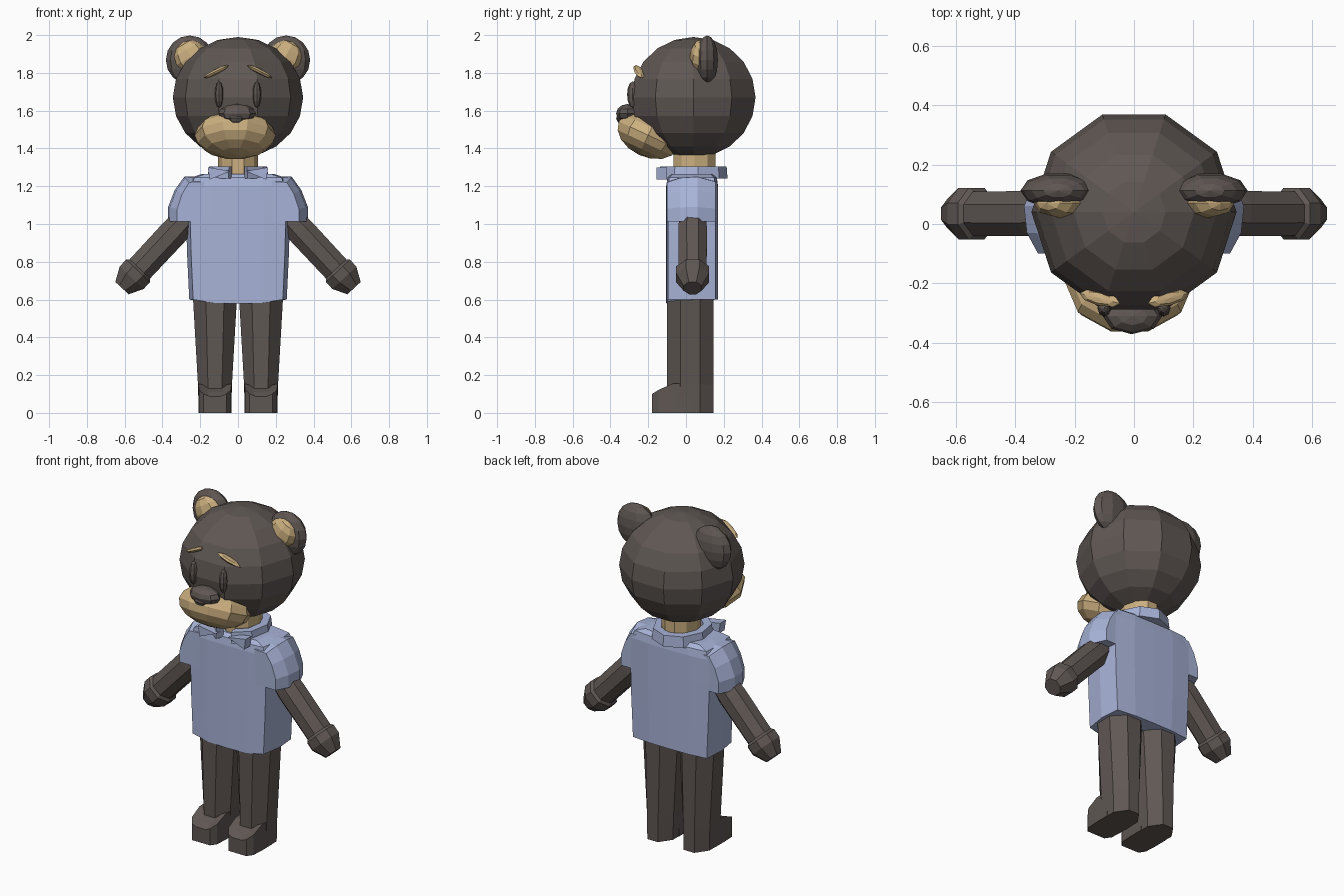
import bpy
import bmesh
from math import sin, cos, pi, radians
from mathutils import Vector, Euler

cube = bpy.data.objects.get("Cube")
if cube:
    bpy.data.objects.remove(cube, do_unlink=True)


def material(name, rgb):
    m = bpy.data.materials.new(name)
    m.use_nodes = True
    m.diffuse_color = (*rgb, 1)
    m.node_tree.nodes["Principled BSDF"].inputs["Base Color"].default_value = (*rgb, 1)
    return m


FUR = material("dark brown fur", (0.114, 0.095, 0.087))
TAN = material("tan", (0.60, 0.43, 0.215))
SHIRT = material("pale blue cloth", (0.39, 0.45, 0.68))


def loft(name, rings, mat, side=1):
    """Skin closed rings of equal length and cap both ends; side=-1 mirrors in x."""
    bm = bmesh.new()
    loops = [[bm.verts.new((p[0] * side, p[1], p[2])) for p in r] for r in rings]
    n = len(loops[0])
    for a, b in zip(loops, loops[1:]):
        for i in range(n):
            j = (i + 1) % n
            bm.faces.new((a[i], a[j], b[j], b[i]))
    bm.faces.new(loops[0])
    bm.faces.new(loops[-1])
    bmesh.ops.remove_doubles(bm, verts=bm.verts, dist=0.0005)
    bmesh.ops.recalc_face_normals(bm, faces=bm.faces)
    me = bpy.data.meshes.new(name)
    bm.to_mesh(me)
    bm.free()
    me.materials.append(mat)
    ob = bpy.data.objects.new(name, me)
    bpy.context.collection.objects.link(ob)
    return ob


def ring(center, rx, ry, n=8, turn=0.0):
    c = Vector(center)
    return [c + Vector((rx * cos(turn + 2 * pi * i / n), ry * sin(turn + 2 * pi * i / n), 0))
            for i in range(n)]


def ellipsoid(name, center, radii, mat, segs=8, rows=6, rot=(0, 0, 0), side=1):
    m = Euler([radians(a) for a in rot]).to_matrix()
    rings = []
    for k in range(rows + 1):
        t = pi * k / rows
        flat = ring((0, 0, radii[2] * cos(t)), radii[0] * sin(t), radii[1] * sin(t), segs)
        rings.append([m @ p + Vector(center) for p in flat])
    return loft(name, rings, mat, side)


# Head and face
ellipsoid("head", (0, 0.04, 1.67), (0.345, 0.345, 0.32), FUR, 10, 10)
ellipsoid("muzzle", (-0.015, -0.2, 1.47), (0.215, 0.18, 0.115), TAN, 10, 8, (-25, 0, 0))
ellipsoid("nose", (-0.005, -0.31, 1.585), (0.1, 0.06, 0.05), FUR, 8, 6)
ellipsoid("nose_tip", (-0.01, -0.34, 1.56), (0.045, 0.03, 0.03), FUR, 8, 4)
for s, tag in ((1, "left"), (-1, "right")):
    ellipsoid(tag + "_eye", (0.1, -0.282, 1.685), (0.023, 0.03, 0.07), FUR, 8, 6, side=s)
    ellipsoid(tag + "_eyebrow", (0.115, -0.25, 1.807), (0.078, 0.025, 0.014), TAN, 8, 4,
              (0, 26, 14), s)
    ellipsoid(tag + "_ear", (0.255, 0.112, 1.868), (0.127, 0.06, 0.13), FUR, 10, 8, side=s)
    ellipsoid(tag + "_inner_ear", (0.25, 0.07, 1.885), (0.088, 0.05, 0.088), TAN, 8, 6,
              (0, 30, 0), s)

# Neck
loft("neck", [ring((0, 0.045, z), 0.105, 0.118, 10) for z in (1.22, 1.4)], TAN)

# Collar: an open band with two turned-down points at the front
sections = []
for k in range(9):
    a = radians(-72 + 324 * k / 8)
    d = Vector((cos(a), sin(a), 0))
    c = Vector((0, 0.035, 0))
    sections.append([c + Vector((d.x * rx, d.y * ry, z)) for rx, ry, z in
                     ((0.11, 0.13, 1.305), (0.155, 0.18, 1.305),
                      (0.165, 0.185, 1.24), (0.11, 0.13, 1.24))])
loft("collar", sections, SHIRT)
for s, tag in ((1, "left"), (-1, "right")):
    flap = [(0.04, 1.28), (0.16, 1.3), (0.15, 1.235)]
    loft(tag + "_collar_point", [[(x, y, z) for x, z in flap] for y in (-0.155, -0.1)],
         SHIRT, s)


# Shirt body: a boxy section with a slightly bowed front and back
def shirt_ring(z, w, depth=1.0, dip=0.0):
    half = [(0, -0.105, 1), (0.5, -0.104, 0.8), (0.92, -0.095, 0), (1, 0.03, 0),
            (0.96, 0.155, 0), (0.5, 0.168, 0), (0, 0.17, 0)]
    pts = half + [(-x, y, d) for x, y, d in half[-2:0:-1]]
    return [(x * w, 0.033 + (y - 0.033) * depth, z - d * dip) for x, y, d in pts]


loft("shirt", [shirt_ring(0.6, 0.258, 1, 0.022), shirt_ring(0.85, 0.27),
               shirt_ring(1.05, 0.275), shirt_ring(1.2, 0.27),
               shirt_ring(1.245, 0.25, 0.95), shirt_ring(1.265, 0.19, 0.8)], SHIRT)

for s, tag in ((1, "left"), (-1, "right")):
    # Sleeve: shoulder outline repeated from front to back, slimmer at both ends
    outline = [(0.18, 1.255), (0.285, 1.25), (0.335, 1.18), (0.37, 1.09),
               (0.37, 1.013), (0.18, 1.013)]
    loft(tag + "_sleeve",
         [[(0.18 + (x - 0.18) * k, y, 1.013 + (z - 1.013) * (0.5 + k / 2)) for x, z in outline]
          for y, k in ((-0.1, 0.75), (-0.03, 0.95), (0.06, 1), (0.155, 0.78))], SHIRT, s)

    # Arm and blunt hand along one slanting axis
    start = Vector((0.27, 0.035, 1.03))
    axis = Vector((0.68, 0, -0.73)).normalized()
    across = Vector((-axis.z, 0, axis.x))

    def tube(stations):
        rings = []
        for t, r in stations:
            rings.append([start + axis * t + across * p.x + Vector((0, p.y, 0))
                          for p in ring((0, 0, 0), r, r, 8, pi / 8)])
        return rings

    loft(tag + "_arm", tube([(0, 0.075), (0.1, 0.082), (0.4, 0.08)]), FUR, s)
    loft(tag + "_hand", tube([(0.355, 0.07), (0.38, 0.094), (0.43, 0.094), (0.505, 0.052)]),
         FUR, s)

    # Leg and foot
    cx = 0.122
    loft(tag + "_leg", [ring((cx, 0.023, z), w / cos(pi / 8), 0.123 / cos(pi / 8), 8, pi / 8)
                        for z, w in ((0, 0.086), (0.15, 0.09), (0.62, 0.117))], FUR, s)
    foot = []
    for y, w, h in ((-0.18, 0.06, 0.1), (-0.145, 0.084, 0.122),
                    (-0.07, 0.088, 0.155), (0.02, 0.088, 0.158)):
        foot.append([(cx - w, y, 0), (cx + w, y, 0), (cx + w, y, h),
                     (cx + w * 0.5, y, h - 0.012), (cx - w * 0.5, y, h - 0.012), (cx - w, y, h)])
    loft(tag + "_foot", foot, FUR, s)
